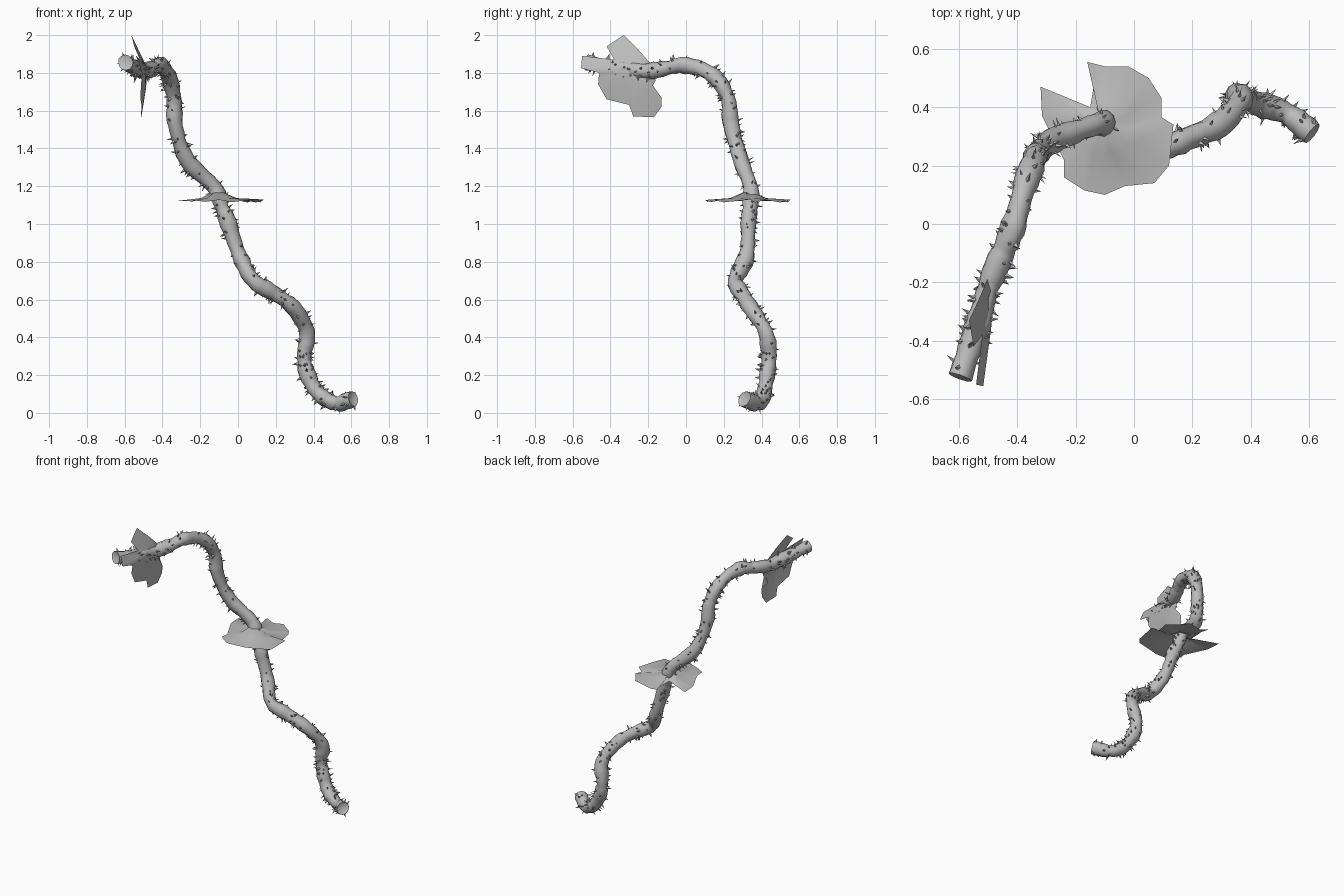
import bpy, bmesh, math, random
from mathutils import Vector

random.seed(4)
cube = bpy.data.objects.get("Cube")
if cube:
    bpy.data.objects.remove(cube, do_unlink=True)

grey = bpy.data.materials.new("stone grey")
grey.use_nodes = True
COLOUR = (0.5, 0.5, 0.5, 1)
grey.diffuse_color = COLOUR
grey.node_tree.nodes["Principled BSDF"].inputs["Base Color"].default_value = COLOUR


def finish(bm, name, smooth):
    mesh = bpy.data.meshes.new(name)
    bm.to_mesh(mesh)
    bm.free()
    obj = bpy.data.objects.new(name, mesh)
    bpy.context.collection.objects.link(obj)
    mesh.materials.append(grey)
    if smooth:
        bpy.ops.object.select_all(action="DESELECT")
        obj.select_set(True)
        bpy.context.view_layer.objects.active = obj
        bpy.ops.object.shade_smooth_by_angle(angle=math.radians(50))
    return obj


# Centre line of the stem, from the low tip to the high tip
PATH = [Vector(p) for p in (
    (.61, .31, .075), (.52, .38, .05), (.43, .41, .10), (.37, .43, .2), (.35, .44, .3),
    (.365, .42, .43), (.29, .34, .56), (.18, .29, .64), (.08, .26, .70), (.01, .32, .83),
    (-.05, .33, 1), (-.09, .34, 1.1), (-.13, .34, 1.2), (-.27, .29, 1.34), (-.33, .24, 1.52),
    (-.34, .22, 1.67), (-.37, .14, 1.79), (-.41, 0, 1.84), (-.45, -.1, 1.825),
    (-.5, -.22, 1.81), (-.54, -.36, 1.825), (-.595, -.525, 1.855))]
STEPS, SIDES = 5, 12


def spline(points):
    ends = [2 * points[0] - points[1]] + points + [2 * points[-1] - points[-2]]
    out = []
    for a, b, c, d in zip(ends, ends[1:], ends[2:], ends[3:]):
        for k in range(STEPS):
            t = k / STEPS
            out.append(.5 * (2 * b + (c - a) * t + (2 * a - 5 * b + 4 * c - d) * t * t
                             + (3 * b - a - 3 * c + d) * t ** 3))
        if c is ends[-1]:
            break
    out = out[:(len(points) - 1) * STEPS]
    return out + [points[-1]]


# Carry a frame along the centre line without twisting
line = spline(PATH)
frames = []
side = Vector((0, 0, 1))
for i, p in enumerate(line):
    along = (line[min(i + 1, len(line) - 1)] - line[max(i - 1, 0)]).normalized()
    side = (side - along * side.dot(along)).normalized()
    frames.append((p, along, side.copy(), along.cross(side)))


def radius(i):
    return .041 + .003 * math.sin(i * .9) + .002 * math.sin(i * 2.3)


def outward(i, angle):
    p, along, u, v = frames[i]
    return u * math.cos(angle) + v * math.sin(angle)


# Lumpy stem
bm = bmesh.new()
rings = []
for i, frame in enumerate(frames):
    ring = []
    for k in range(SIDES):
        a = math.tau * k / SIDES
        r = radius(i) * (1 + .05 * math.sin(2 * a + i * .5) + random.uniform(-.05, .05))
        ring.append(bm.verts.new(frame[0] + outward(i, a) * r))
    rings.append(ring)
for low, high in zip(rings, rings[1:]):
    for k in range(SIDES):
        n = (k + 1) % SIDES
        bm.faces.new((low[k], low[n], high[n], high[k]))
# Sunken broken ends
for ring, i, sign in ((rings[0], 0, 1), (rings[-1], -1, -1)):
    hollow = bm.verts.new(frames[i][0] + frames[i][1] * sign * .02)
    for k in range(SIDES):
        bm.faces.new((ring[k], ring[(k + 1) % SIDES], hollow))
bmesh.ops.recalc_face_normals(bm, faces=bm.faces)
finish(bm, "stem", True)

# Thorns scattered over the stem, leaning along it
bm = bmesh.new()
for n in range(300):
    i = random.randrange(1, len(frames) - 1)
    p, along, u, v = frames[i]
    out = outward(i, random.uniform(0, math.tau))
    across = along.cross(out)
    base = p + along * random.uniform(-.015, .015) + out * (radius(i) - .006)
    size = random.uniform(.005, .009)
    tip = bm.verts.new(base + out * random.uniform(.02, .036) + along * random.uniform(-.014, .014))
    foot = [bm.verts.new(base + (along * x * 1.3 + across * y) * size)
            for x, y in ((1, 0), (0, 1), (-1, 0), (0, -1))]
    for k in range(4):
        bm.faces.new((foot[k], foot[(k + 1) % 4], tip))
bmesh.ops.recalc_face_normals(bm, faces=bm.faces)
finish(bm, "thorns", False)


def leaf(name, centre, middle, outline):
    """Thin ragged leaf: a raised collar at the stem spreading to the outline."""
    bm = bmesh.new()
    hub = bm.verts.new(centre)
    rim = [bm.verts.new(p) for p in outline]
    mid = [bm.verts.new(middle(Vector(p))) for p in outline]
    for k in range(len(rim)):
        n = (k + 1) % len(rim)
        bm.faces.new((hub, mid[k], mid[n]))
        bm.faces.new((mid[k], rim[k], rim[n], mid[n]))
    bmesh.ops.recalc_face_normals(bm, faces=bm.faces)
    return finish(bm, name, True)


# Flat collar leaf halfway up
hub = Vector((-.11, .33, 1.18))
edge = [(-.32, .47), (-.315, .37), (-.24, .22), (-.24, .16), (-.17, .115), (-.1, .10),
        (-.03, .13), (.07, .14), (.12, .2), (.135, .34), (.095, .365), (.095, .43),
        (.05, .50), (-.02, .54), (-.1, .54), (-.16, .555), (-.13, .52), (-.15, .40)]
leaf("middle_leaf", hub,
     lambda p: Vector((*hub.xy.lerp(p.xy, .42), 1.137)),
     [(x, y, 1.122 + .008 * math.sin(3 * k)) for k, (x, y) in enumerate(edge)])

# Upright leaf near the high tip
hub = Vector((-.485, -.23, 1.81))
edge = [(-.17, 1.83), (-.25, 1.92), (-.33, 2.0), (-.42, 1.94), (-.38, 1.87), (-.55, 1.89),
        (-.555, 1.825), (-.46, 1.80), (-.465, 1.74), (-.42, 1.66), (-.3, 1.63), (-.28, 1.57),
        (-.17, 1.565), (-.13, 1.62), (-.13, 1.67), (-.2, 1.69), (-.16, 1.76)]


def upright(y, z):
    x = -.49 - max(0, z - 1.82) * .38 - max(0, 1.81 - z) * .09 - max(0, -.25 - y) * .08
    return (x, y, z)


leaf("upper_leaf", hub, lambda p: hub.lerp(p, .4) + Vector((.008, 0, 0)),
     [upright(y, z) for y, z in edge])
